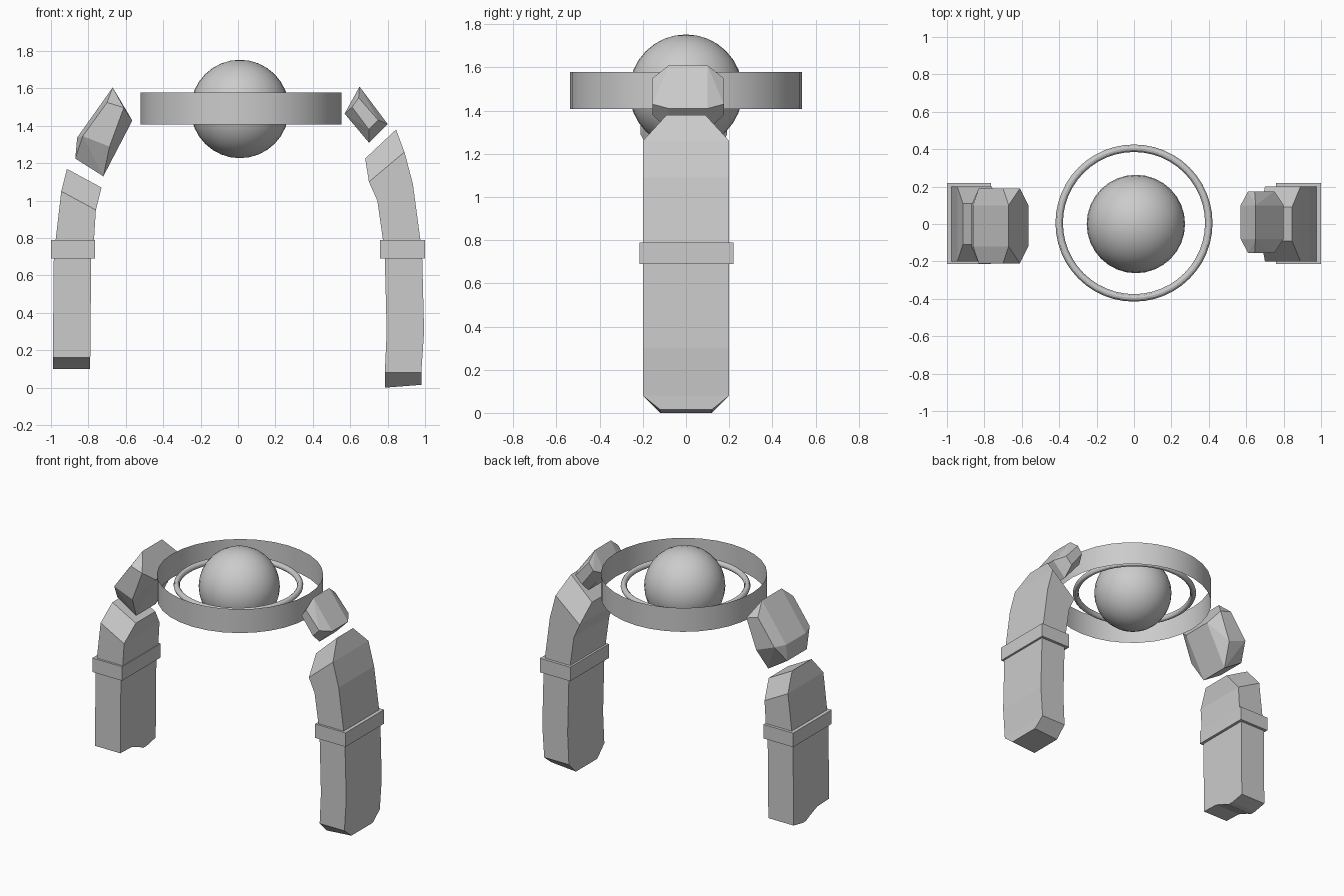
import bpy, bmesh, math
from mathutils import Vector

cube = bpy.data.objects.get("Cube")
if cube:
    bpy.data.objects.remove(cube, do_unlink=True)

stone = bpy.data.materials.new("grey stone")
stone.use_nodes = True
grey = (0.6, 0.6, 0.6, 1)
stone.diffuse_color = grey
stone.node_tree.nodes["Principled BSDF"].inputs["Base Color"].default_value = grey


def add_object(name, bm):
    bmesh.ops.recalc_face_normals(bm, faces=bm.faces)
    mesh = bpy.data.meshes.new(name)
    bm.to_mesh(mesh)
    bm.free()
    obj = bpy.data.objects.new(name, mesh)
    bpy.context.collection.objects.link(obj)
    mesh.materials.append(stone)
    return obj


def pillar(name, rows):
    """Loft rectangles; each row is inner (x, z), outer (x, z), (y min, y max)."""
    bm = bmesh.new()
    rings = []
    for (xi, zi), (xo, zo), (y0, y1) in rows:
        corners = [(xi, y0, zi), (xo, y0, zo), (xo, y1, zo), (xi, y1, zi)]
        rings.append([bm.verts.new(c) for c in corners])
    for a, b in zip(rings, rings[1:]):
        for k in range(4):
            n = (k + 1) % 4
            bm.faces.new((a[k], a[n], b[n], b[k]))
    bm.faces.new(rings[0])
    bm.faces.new(rings[-1])
    return add_object(name, bm)


def shard(name, rim, side, rim_y, side_y, shift):
    """Chipped block: hull of a narrow rim outline and two wider side faces."""
    bm = bmesh.new()
    for outline, depth in ((rim, rim_y), (side, side_y)):
        for x, z in outline:
            for s in (-1, 1):
                bm.verts.new((x, s * depth + shift, z))
    bmesh.ops.convex_hull(bm, input=bm.verts)
    bmesh.ops.dissolve_limit(bm, angle_limit=math.radians(4),
                             verts=bm.verts, edges=bm.edges)
    return add_object(name, bm)


def box(name, low, high):
    bm = bmesh.new()
    bmesh.ops.create_cube(bm, size=1)
    low, high = Vector(low), Vector(high)
    for v in bm.verts:
        v.co = (low + high) / 2 + v.co * (high - low)
    return add_object(name, bm)


def finish(name):
    obj = bpy.context.object
    obj.name = name
    obj.data.materials.append(stone)
    bpy.ops.object.shade_smooth_by_angle()


full = (-0.2, 0.2)

# Short broken pillar with a jagged foot
pillar("right_pillar", [
    ((-0.79, 0.10), (-0.99, 0.10), (0.06, 0.10)),
    ((-0.79, 0.12), (-0.99, 0.12), (0.02, 0.2)),
    ((-0.79, 0.155), (-0.99, 0.155), (-0.07, 0.2)),
    ((-0.79, 0.16), (-0.99, 0.16), full),
    ((-0.785, 0.69), (-0.985, 0.69), full),
    ((-0.77, 0.79), (-0.975, 0.79), full),
    ((-0.76, 0.95), (-0.945, 1.05), full),
    ((-0.73, 1.07), (-0.915, 1.17), (-0.11, 0.11))])

# Tall curved pillar with chamfered ends
pillar("left_pillar", [
    ((0.785, 0.0), (0.98, 0.015), (-0.12, 0.12)),
    ((0.785, 0.08), (0.98, 0.08), full),
    ((0.795, 0.3), (0.995, 0.3), full),
    ((0.785, 0.69), (0.985, 0.69), full),
    ((0.775, 0.79), (0.975, 0.79), full),
    ((0.745, 1.0), (0.935, 1.09), full),
    ((0.70, 1.10), (0.89, 1.26), full),
    ((0.68, 1.225), (0.845, 1.38), (-0.09, 0.09))])

# Collars around both pillars
box("right_collar", (-1.0, -0.215, 0.69), (-0.765, 0.22, 0.79))
box("left_collar", (0.76, -0.215, 0.69), (1.0, 0.22, 0.79))

# Floating arch fragments
shard("right_arch_fragment",
      [(-0.67, 1.605), (-0.565, 1.428), (-0.72, 1.13), (-0.87, 1.225), (-0.86, 1.337)],
      [(-0.83, 1.345), (-0.70, 1.525), (-0.61, 1.497), (-0.687, 1.289)],
      0.11, 0.2, -0.01)
shard("left_arch_fragment",
      [(0.65, 1.61), (0.80, 1.41), (0.70, 1.31), (0.57, 1.465)],
      [(0.61, 1.50), (0.645, 1.55), (0.75, 1.43), (0.70, 1.38)],
      0.09, 0.165, 0.01)

# Central orb
bpy.ops.mesh.primitive_uv_sphere_add(segments=32, ring_count=16, radius=0.263,
                                     location=(0.01, 0, 1.49))
finish("orb")

# Slim inner ring
bpy.ops.mesh.primitive_torus_add(major_segments=48, minor_segments=12, major_radius=0.4,
                                 minor_radius=0.02, location=(0, 0.005, 1.495))
finish("inner_ring")

# Thin open outer band
bpy.ops.mesh.primitive_cylinder_add(vertices=32, radius=0.538, depth=0.17,
                                    end_fill_type='NOTHING', location=(0.016, 0, 1.493))
finish("outer_band")
